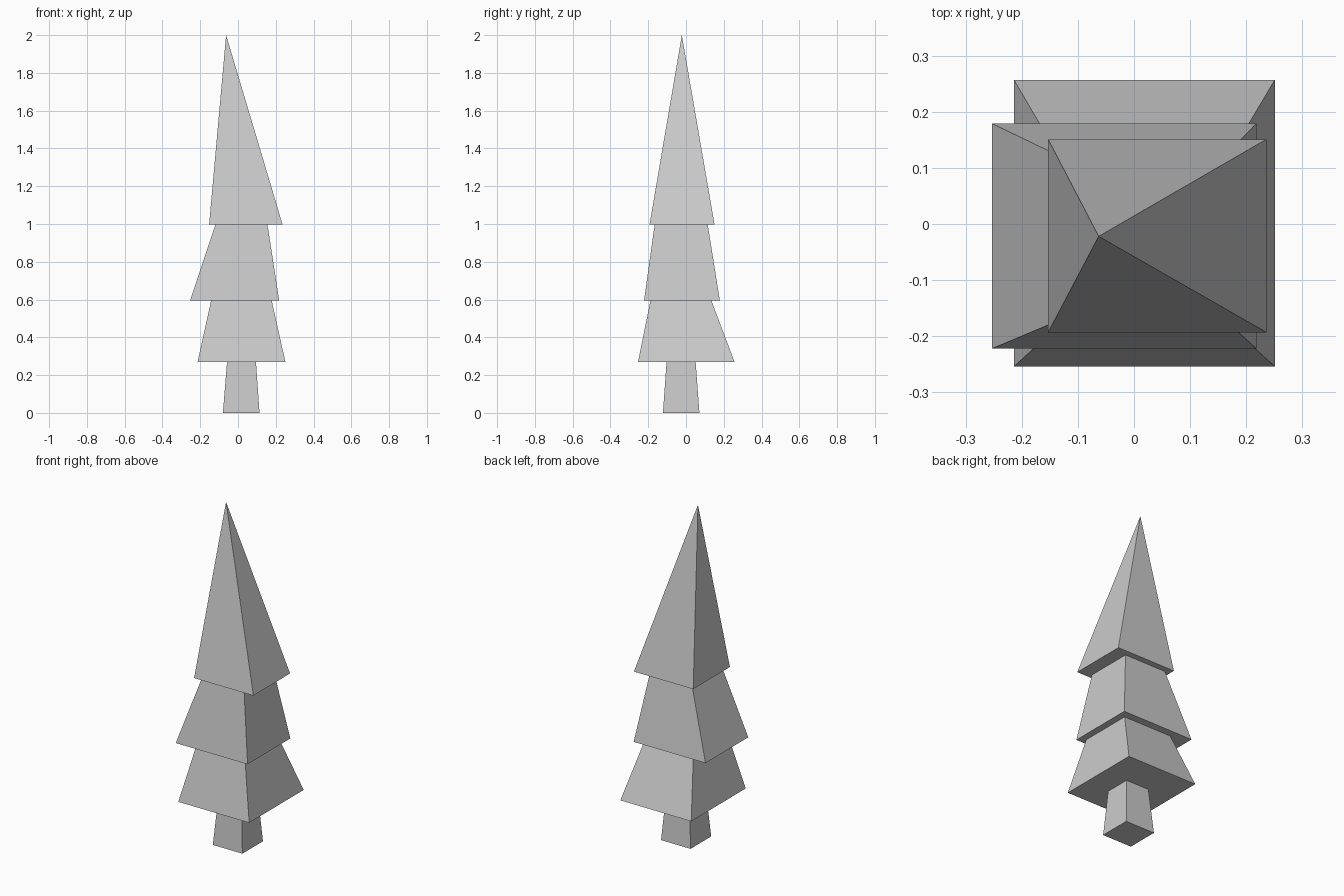
import bpy, bmesh

if "Cube" in bpy.data.objects:
    bpy.data.objects.remove(bpy.data.objects["Cube"])


def tier(name, z0, base, z1, top):
    """Tapered four-sided part; base/top are (x0, x1, y0, y1), or top is an (x, y) point.
    A flat top is left open because it is buried under the next tier."""
    def ring(bm, r, z):
        x0, x1, y0, y1 = r
        return [bm.verts.new((x, y, z)) for x, y in
                ((x0, y0), (x1, y0), (x1, y1), (x0, y1))]

    bm = bmesh.new()
    low = ring(bm, base, z0)
    bm.faces.new(low[::-1])
    if len(top) == 2:
        tip = bm.verts.new((*top, z1))
        for i in range(4):
            bm.faces.new((low[i], low[(i + 1) % 4], tip))
    else:
        high = ring(bm, top, z1)
        for i in range(4):
            j = (i + 1) % 4
            bm.faces.new((low[i], low[j], high[j], high[i]))
    mesh = bpy.data.meshes.new(name)
    bm.to_mesh(mesh)
    bm.free()
    bpy.context.collection.objects.link(bpy.data.objects.new(name, mesh))


# Trunk, slightly off centre
tier("trunk", 0, (-0.08, 0.114, -0.122, 0.071), 0.27, (-0.058, 0.095, -0.103, 0.051))
# Three uneven tiers of branches
tier("lower_branches", 0.27, (-0.214, 0.251, -0.254, 0.257), 0.596, (-0.142, 0.178, -0.188, 0.134))
tier("middle_branches", 0.596, (-0.253, 0.218, -0.222, 0.179), 0.997, (-0.12, 0.156, -0.166, 0.115))
tier("tree_top", 0.997, (-0.153, 0.236, -0.193, 0.151), 2.0, (-0.063, -0.022))
